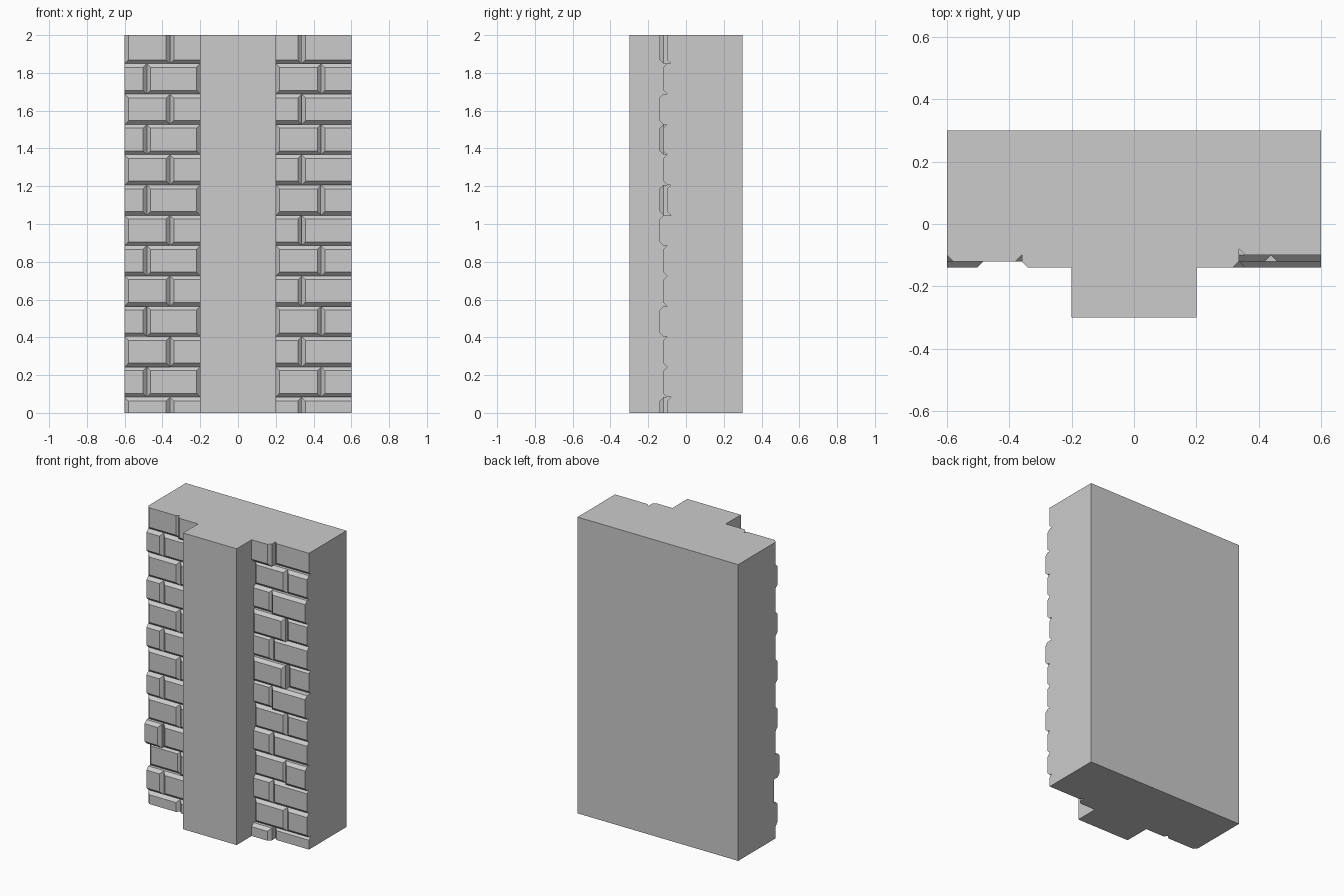
import bpy
import bmesh

cube = bpy.data.objects.get("Cube")
if cube:
    bpy.data.objects.remove(cube, do_unlink=True)

HALF_W, PILLAR, HEIGHT = 0.6, 0.2, 2.0
BACK, CORE, FRONT = 0.3, -0.07, -0.3
CHAMFER = 0.02
FIRST, COURSE = 0.083, 0.1605

stone = bpy.data.materials.new("grey stone")
stone.use_nodes = True
stone.diffuse_color = (0.6, 0.6, 0.6, 1)
stone.node_tree.nodes["Principled BSDF"].inputs["Base Color"].default_value = (0.6, 0.6, 0.6, 1)


def finish(name, bm):
    bmesh.ops.recalc_face_normals(bm, faces=bm.faces)
    mesh = bpy.data.meshes.new(name)
    bm.to_mesh(mesh)
    bm.free()
    mesh.materials.append(stone)
    obj = bpy.data.objects.new(name, mesh)
    bpy.context.collection.objects.link(obj)


def add_brick(bm, x0, x1, z0, z1, face_y, cut):
    """Block whose front edges are chamfered, except on the cut sides."""
    l, r, b, t = [0 if side in cut else CHAMFER for side in "lrbt"]

    def ring(y, a, c, d, e):
        return [bm.verts.new(p) for p in ((a, y, d), (c, y, d), (c, y, e), (a, y, e))]

    rings = [ring(CORE, x0, x1, z0, z1),
             ring(face_y + CHAMFER, x0, x1, z0, z1),
             ring(face_y, x0 + l, x1 - r, z0 + b, z1 - t)]
    for near, far in zip(rings, rings[1:]):
        for i in range(4):
            j = (i + 1) % 4
            bm.faces.new((near[i], near[j], far[j], far[i]))
    bm.faces.new(rings[-1])


# Wall core with the central pillar: one T-shaped profile pulled upwards
bm = bmesh.new()
profile = [(-HALF_W, BACK), (-HALF_W, CORE), (-PILLAR, CORE), (-PILLAR, FRONT),
           (PILLAR, FRONT), (PILLAR, CORE), (HALF_W, CORE), (HALF_W, BACK)]
base = bm.faces.new([bm.verts.new((x, y, 0)) for x, y in profile])
top = bmesh.ops.extrude_face_region(bm, geom=[base])["geom"]
bmesh.ops.translate(bm, vec=(0, 0, HEIGHT),
                    verts=[v for v in top if isinstance(v, bmesh.types.BMVert)])
finish("wall_core_and_pillar", bm)

# Bricks that stand out from, or sit behind, the usual face: (course, column)
USUAL, PROUD, SUNK = -0.12, -0.14, -0.10
proud = {"right": {(3, 0), (12, 1)},
         "left": {(0, 0), (7, 0), (9, 0), (12, 0), (3, 1), (6, 1), (10, 1)}}
sunk = {"right": {(2, 0)}, "left": {(0, 1), (7, 1), (12, 1)}}

# Each panel: outer limits and the joint position in even and odd courses
panels = {"right": (-HALF_W, -PILLAR, (-0.36, -0.483)),
          "left": (PILLAR, HALF_W, (0.337, 0.44))}

for side, (x0, x1, joints) in panels.items():
    bm = bmesh.new()
    for course in range(13):
        z0 = max(0, FIRST + COURSE * (course - 1))
        z1 = min(HEIGHT, FIRST + COURSE * course)
        z1 = HEIGHT if course == 12 else z1
        odd = course % 2
        cut = ("b" if course == 0 else "") + ("t" if course == 12 else "")
        # Alternate courses end in a whole brick or in a sliced one
        if side == "right":
            ends = ("l", "") if odd else ("", "r")
        else:
            ends = ("", "r") if odd else ("l", "r")
        joint = joints[odd]
        for column, (a, c) in enumerate(((x0, joint), (joint, x1))):
            key = (course, column)
            y = PROUD if key in proud[side] else SUNK if key in sunk[side] else USUAL
            add_brick(bm, a, c, z0, z1, y, cut + ends[column])
    finish(side + "_brick_panel", bm)
